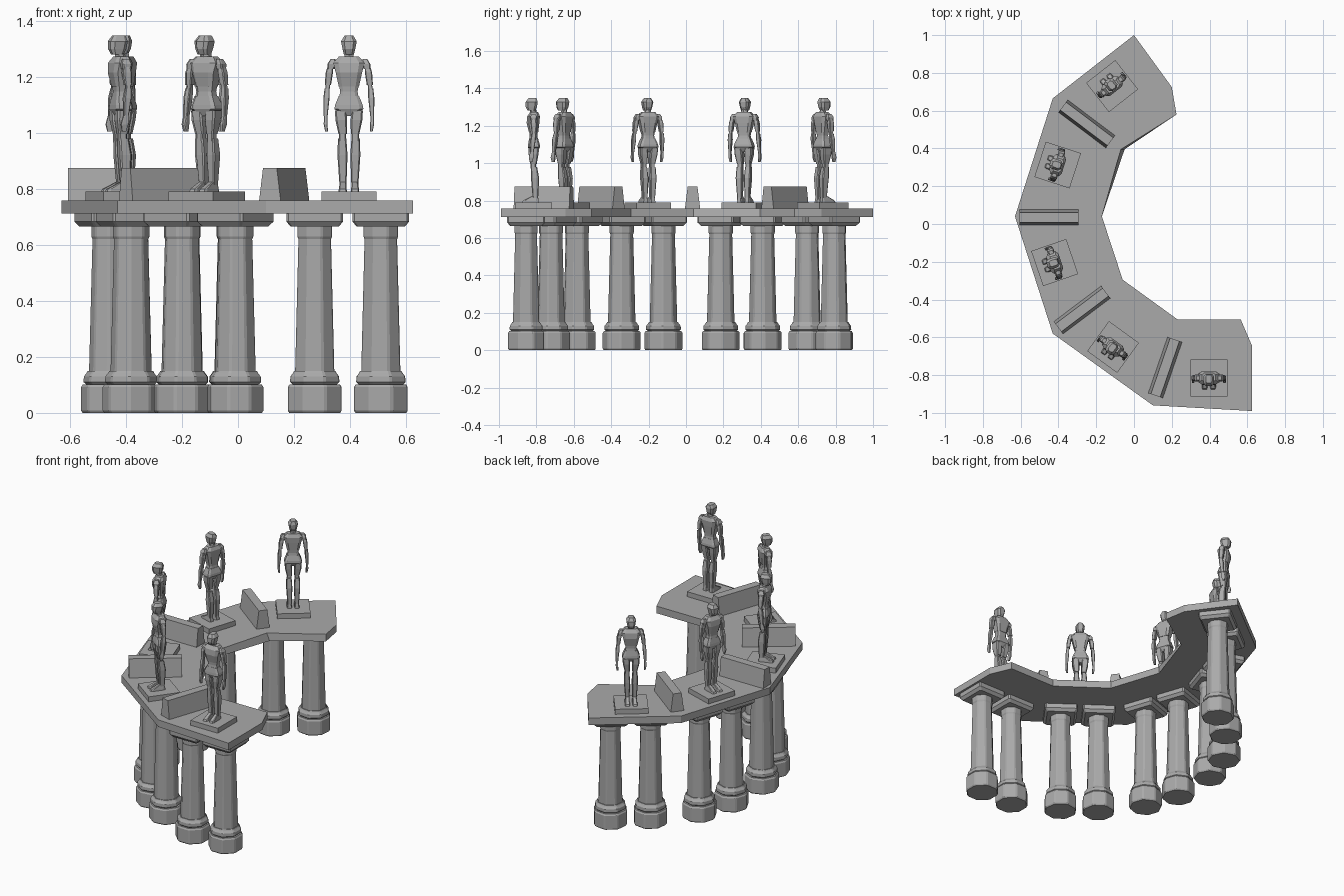
import bpy, bmesh, math
from mathutils import Matrix

cube = bpy.data.objects.get("Cube")
if cube:
    bpy.data.objects.remove(cube)

stone = bpy.data.materials.new("grey_stone")
stone.use_nodes = True
GREY = (0.4, 0.4, 0.4, 1)
stone.diffuse_color = GREY
stone.node_tree.nodes["Principled BSDF"].inputs["Base Color"].default_value = GREY


def loft(bm, sections, n=4, chamfer=0.0):
    """Stack n-sided rings (z, centre x, centre y, half x, half y); chamfer splits the corners."""
    rings = []
    for z, cx, cy, hx, hy in sections:
        ring = []
        for i in range(n):
            corner = (2 * i + 1) * math.pi / n
            for d in ((-chamfer, chamfer) if chamfer else (0,)):
                r = 1 / math.cos(math.pi / n - chamfer)
                ring.append(bm.verts.new((cx + hx * r * math.cos(corner + d),
                                          cy + hy * r * math.sin(corner + d), z)))
        rings.append(ring)
    for low, high in zip(rings, rings[1:]):
        for i in range(len(low)):
            j = (i + 1) % len(low)
            bm.faces.new((low[i], low[j], high[j], high[i]))
    bm.faces.new(rings[0][::-1])
    bm.faces.new(rings[-1])


def make_mesh(name, bm):
    bmesh.ops.recalc_face_normals(bm, faces=bm.faces)
    mesh = bpy.data.meshes.new(name)
    bm.to_mesh(mesh)
    bm.free()
    mesh.materials.append(stone)
    return mesh


def place(name, mesh, x, y, angle):
    ob = bpy.data.objects.new(name, mesh)
    ob.matrix_world = Matrix.Translation((x, y, 0)) @ Matrix.Rotation(math.radians(angle), 4, "Z")
    bpy.context.collection.objects.link(ob)


def round_profile(*pairs):
    return [(z, 0, 0, r, r) for z, r in pairs]


# Curved terrace slab
outline = [(0, 1), (.2, .725), (.225, .58), (-.07, .395), (-.17, .04), (-.06, -.295),
           (.23, -.505), (.565, -.505), (.625, -.645), (.625, -.99), (.1, -.96),
           (-.43, -.58), (-.63, .04), (-.43, .665)]
bm = bmesh.new()
top = [bm.verts.new((x, y, .758)) for x, y in outline]
bottom = [bm.verts.new((x, y, .712)) for x, y in outline]
bottom[3].co.x += .02  # inner corner leans out slightly below
bm.faces.new(top)
bm.faces.new(bottom[::-1])
for i in range(len(top)):
    j = (i + 1) % len(top)
    bm.faces.new((top[i], bottom[i], bottom[j], top[j]))
place("terrace_slab", make_mesh("terrace_slab", bm), 0, 0, 0)

# Column: footing, ring, tapered shaft, collar and square capital
bm = bmesh.new()
loft(bm, round_profile((0, .091), (.008, .096), (.092, .096), (.102, .09)), 8, .06)
loft(bm, round_profile((.102, .08), (.11, .088), (.13, .087), (.142, .078), (.15, .074)), 8, .06)
loft(bm, round_profile((.145, .07), (.625, .058)), 8, .08)
loft(bm, round_profile((.62, .058), (.63, .062), (.668, .062)), 8, .08)
loft(bm, round_profile((.665, .086), (.683, .101), (.713, .101)), 4, .04)
column = make_mesh("column", bm)

# Dividing wall, tapering across its thickness
bm = bmesh.new()
loft(bm, [(.755, 0, 0, .157, .041), (.875, 0, 0, .157, .026)])
wall = make_mesh("dividing_wall", bm)

# Plinth
bm = bmesh.new()
loft(bm, [(.755, 0, 0, .098, .098), (.79, 0, 0, .098, .098)])
plinth = make_mesh("plinth", bm)

# Statue: trunk and head
bm = bmesh.new()
loft(bm, [(1.28, 0, -.012, .018, .02), (1.3, 0, -.012, .023, .03), (1.327, 0, -.01, .028, .032),
          (1.347, 0, -.006, .016, .022)], 4, .25)
loft(bm, [(1.262, 0, 0, .017, .016), (1.29, 0, -.004, .015, .015)], 6)
loft(bm, [(1.165, 0, 0, .036, .025), (1.215, 0, -.003, .047, .034), (1.25, 0, 0, .056, .034),
          (1.272, 0, .003, .036, .022)], 4, .2)
loft(bm, [(1.12, 0, 0, .036, .024), (1.147, 0, 0, .031, .021), (1.17, 0, 0, .035, .023)], 4, .2)
loft(bm, [(1.06, 0, 0, .01, .018), (1.085, 0, .002, .052, .032), (1.1, 0, .002, .049, .031),
          (1.132, 0, 0, .036, .024)], 4, .15)

# Statue: arms and legs, repeated on both sides
for s in (-1, 1):
    limbs = [
        # shoulder, upper arm, elbow, forearm, hand
        [(1.228, s * .064, 0, .012, .016), (1.245, s * .063, 0, .014, .018), (1.263, s * .057, 0, .009, .011)],
        [(1.17, s * .075, .002, .011, .013), (1.215, s * .07, 0, .013, .016), (1.235, s * .067, 0, .01, .012)],
        [(1.152, s * .077, .002, .008, .009), (1.172, s * .075, .002, .008, .009)],
        [(1.06, s * .083, -.008, .007, .009), (1.125, s * .08, -.002, .011, .014),
         (1.158, s * .078, .002, .009, .011)],
        [(1.005, s * .08, -.014, .005, .007), (1.03, s * .083, -.013, .007, .013),
         (1.062, s * .083, -.008, .006, .009)],
        # thigh, knee, shin, foot
        [(.995, s * .022, 0, .015, .017), (1.045, s * .027, 0, .021, .026), (1.08, s * .03, .002, .02, .028)],
        [(.97, s * .023, -.002, .013, .014), (1, s * .023, -.002, .013, .014)],
        [(.805, s * .021, .01, .012, .014), (.92, s * .023, .008, .018, .022), (.98, s * .024, .002, .015, .017)],
        [(.789, s * .022, -.017, .015, .045), (.8, s * .022, -.015, .014, .042),
         (.825, s * .021, .008, .011, .015)],
    ]
    for limb in limbs:
        loft(bm, limb, 4, .15)
statue = make_mesh("statue", bm)

# Five bays: facing angle, statue position, column pair centre
bays = [(128, (-.116, .73), (-.105, .72)), (162, (-.404, .312), (-.42, .298)),
        (199, (-.42, -.204), (-.42, -.232)), (234, (-.111, -.651), (-.105, -.652)),
        (270, (.396, -.815), (.392, -.855))]
for i, (facing, (sx, sy), (px, py)) in enumerate(bays, 1):
    turn = facing - 270
    place(f"plinth_{i}", plinth, sx, sy, turn)
    place(f"statue_{i}", statue, sx, sy, turn)
    for side, label in ((-1, "a"), (1, "b")):
        a = math.radians(turn)
        place(f"column_{i}{label}", column, px + side * .118 * math.cos(a),
              py + side * .118 * math.sin(a), turn)

# Walls between the bays
for i, (x, y, angle) in enumerate([(-.25, .53, -37), (-.45, .035, 0), (-.275, -.455, 37), (.165, -.76, 71)], 1):
    place(f"dividing_wall_{i}", wall, x, y, angle)
